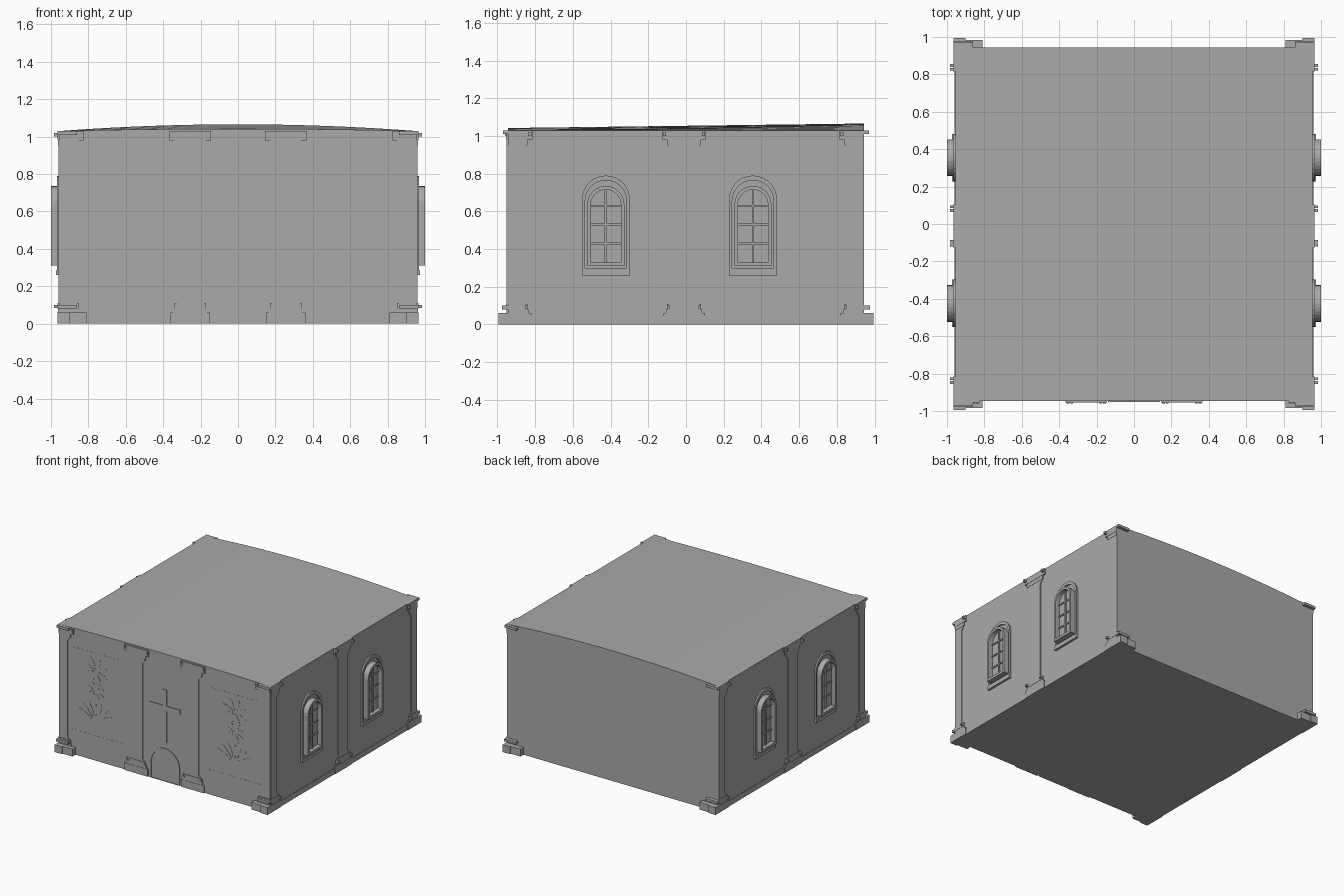
import bpy, bmesh, math

cube = bpy.data.objects.get("Cube")
if cube:
    bpy.data.objects.remove(cube, do_unlink=True)

stone = bpy.data.materials.new("grey stone")
stone.use_nodes = True
stone.diffuse_color = (0.4, 0.4, 0.4, 1)
stone.node_tree.nodes["Principled BSDF"].inputs["Base Color"].default_value = (0.4, 0.4, 0.4, 1)

HX, HY, EAVE = 0.955, 0.945, 1.03


def place(side, u, z, d):
    """Wall coordinates (along, up, outward) to model space."""
    return {"front": (u, -HY - d, z), "back": (u, HY + d, z),
            "left": (HX + d, u, z), "right": (-HX - d, u, z)}[side]


def finish(name, bm):
    bmesh.ops.recalc_face_normals(bm, faces=bm.faces)
    mesh = bpy.data.meshes.new(name)
    bm.to_mesh(mesh)
    bm.free()
    mesh.materials.append(stone)
    obj = bpy.data.objects.new(name, mesh)
    bpy.context.collection.objects.link(obj)
    return obj


def prism(bm, side, outline, depth, back=-0.01):
    """Extrude an outline outward from a wall."""
    a = [bm.verts.new(place(side, u, z, back)) for u, z in outline]
    b = [bm.verts.new(place(side, u, z, depth)) for u, z in outline]
    bm.faces.new(a)
    bm.faces.new(b)
    for i in range(len(a)):
        j = (i + 1) % len(a)
        bm.faces.new((a[i], a[j], b[j], b[i]))


def ring(bm, side, outer, inner, depth):
    """Raised frame between two matching outlines."""
    loops = [[bm.verts.new(place(side, u, z, d)) for u, z in pts]
             for pts, d in ((outer, -0.01), (outer, depth), (inner, depth), (inner, -0.01))]
    for k in range(4):
        p, q = loops[k], loops[(k + 1) % 4]
        for i in range(len(p)):
            j = (i + 1) % len(p)
            bm.faces.new((p[i], p[j], q[j], q[i]))


def rect(u0, u1, z0, z1):
    return [(u0, z0), (u1, z0), (u1, z1), (u0, z1)]


def arch(c, half, z0, top, n=14):
    """Round-headed outline."""
    pts = [(c - half, z0), (c + half, z0)]
    for i in range(n + 1):
        a = math.pi * i / n
        pts.append((c + half * math.cos(a), top - half + half * math.sin(a)))
    return pts


# Main block with a roof that arches higher toward the back
bm = bmesh.new()
rows = []
for y, rise in ((-HY, 0.012), (HY, 0.036)):
    top = [bm.verts.new((HX * (i / 10 - 1), y, EAVE + rise * (1 - (i / 10 - 1) ** 2)))
           for i in range(21)]
    base = [bm.verts.new((s * HX, y, 0)) for s in (1, -1)]
    rows.append(top + base)
    bm.faces.new(top + base)
for i in range(len(rows[0])):
    j = (i + 1) % len(rows[0])
    bm.faces.new((rows[0][i], rows[0][j], rows[1][j], rows[1][i]))
body = finish("walls_and_roof", bm)
body.data.shade_smooth()
for p in body.data.polygons:
    p.use_smooth = p.normal.z > 0.9


# Pilasters: shaft flaring at both ends, stepped base, cap and moulding tips
def pilaster(name, side, u0, u1, grow0, grow1):
    bm = bmesh.new()
    a, b = u0 - 0.02 * grow0, u1 + 0.02 * grow1
    shaft = [(a, 0.09), (b, 0.09), (b, 0.11), (u1, 0.13), (u1, 0.92),
             (b, 0.94), (b, 0.96), (a, 0.96), (a, 0.94), (u0, 0.92), (u0, 0.13), (a, 0.11)]
    prism(bm, side, shaft, 0.006)
    for grow, z0, z1, d in ((0.05, 0, 0.06, 0.01), (0.035, 0.06, 0.08, 0.008),
                            (0.03, 0.08, 0.11, 0.01), (0.03, 0.95, 0.98, 0.008),
                            (0.055, 0.98, EAVE, 0.01)):
        prism(bm, side, rect(u0 - grow * grow0, u1 + grow * grow1, z0, z1), d)
    tip = 0.03 if side in ("left", "right") else 0.016
    for end, grow, s in ((u0, grow0, -1), (u1, grow1, 1)):
        if grow:
            for reach, z0, z1 in ((0.03, 0.085, 0.1), (0.05, 1.0, 1.02)):
                e = end + s * reach
                prism(bm, side, rect(min(e, e - s * 0.015), max(e, e - s * 0.015), z0, z1), tip)
    finish(name, bm)


pilaster("front_pilaster_right", "front", -0.31, -0.2, 1, 1)
pilaster("front_pilaster_left", "front", 0.2, 0.31, 1, 1)
pilaster("front_corner_pilaster_right", "front", -HX, -0.88, 0, 1)
pilaster("front_corner_pilaster_left", "front", 0.88, HX, 1, 0)
for side in ("left", "right"):
    pilaster(side + "_middle_pilaster", side, -0.07, 0.05, 1, 1)
    pilaster(side + "_front_corner_pilaster", side, -HY, -0.87, 0, 1)
    pilaster(side + "_back_corner_pilaster", side, 0.87, HY, 1, 0)

    # Low plinth course along the side wall
    bm = bmesh.new()
    prism(bm, side, rect(-HY, HY, 0, 0.045), 0.005)
    finish(side + "_plinth_course", bm)

# Corner plinths and small cap returns at front and back
for side in ("front", "back"):
    for s, label in ((1, "left"), (-1, "right")):
        bm = bmesh.new()
        for a, b, z0, z1, d in ((0.81, 0.965, 0, 0.06, 0.04), (0.9, 0.965, 0, 0.06, 0.05),
                                (0.86, 0.965, 0.08, 0.1, 0.03), (0.86, 0.965, 1.01, EAVE, 0.025)):
            prism(bm, side, rect(min(s * a, s * b), max(s * a, s * b), z0, z1), d)
        finish(side + "_corner_plinth_" + label, bm)

# Round-headed side windows
for side in ("left", "right"):
    for c, label in ((-0.425, "front"), (0.355, "back")):
        bm = bmesh.new()
        ring(bm, side, arch(c, 0.127, 0.27, 0.79), arch(c, 0.11, 0.3, 0.765), 0.012)
        ring(bm, side, arch(c, 0.098, 0.31, 0.735), arch(c, 0.08, 0.33, 0.715), 0.045)
        prism(bm, side, rect(c - 0.127, c + 0.127, 0.26, 0.285), 0.018)
        finish(side + "_" + label + "_window_frame", bm)
        bm = bmesh.new()
        prism(bm, side, arch(c, 0.082, 0.32, 0.72), 0.008)
        prism(bm, side, rect(c - 0.006, c + 0.006, 0.32, 0.715), 0.018)
        for z in (0.43, 0.53, 0.63):
            prism(bm, side, rect(c - 0.08, c + 0.08, z - 0.005, z + 0.005), 0.016)
        finish(side + "_" + label + "_window_panes", bm)

# Cross and arched door on the front
bm = bmesh.new()
prism(bm, "front", [(-0.02, 0.32), (0.02, 0.32), (0.02, 0.58), (0.14, 0.58), (0.14, 0.62),
                    (0.02, 0.62), (0.02, 0.75), (-0.02, 0.75), (-0.02, 0.62),
                    (-0.14, 0.62), (-0.14, 0.58), (-0.02, 0.58)], 0.006)
finish("front_cross", bm)
bm = bmesh.new()
ring(bm, "front", arch(0, 0.135, 0, 0.27), arch(0, 0.122, 0.002, 0.255), 0.006)
finish("front_door_arch", bm)


# Plant reliefs: stem, fan of leaves and two blossoms
def leaf(bm, u, z, angle, length, width):
    ca, sa = math.cos(angle), math.sin(angle)
    pts = []
    for i in range(10):
        t = math.tau * i / 10
        along, across = length * (1 + math.cos(t)) / 2, width * math.sin(t) / 2
        pts.append((u + along * ca - across * sa, z + along * sa + across * ca))
    prism(bm, "front", pts, 0.002)


for c, label in ((-0.63, "right"), (0.63, "left")):
    bm = bmesh.new()
    prism(bm, "front", rect(c - 0.006, c + 0.006, 0.26, 0.75), 0.0025)
    for i in range(7):
        a = math.radians(30 + 20 * i)
        leaf(bm, c + 0.04 * math.cos(a), 0.31 + 0.04 * math.sin(a), a, 0.13, 0.022)
    for z, size in ((0.56, 0.07), (0.73, 0.1)):
        for i in range(8):
            a = math.tau * (i + 0.5) / 8
            leaf(bm, c + 0.015 * math.cos(a), z + 0.015 * math.sin(a), a, size, 0.03)
    finish("front_plant_relief_" + label, bm)
    bm = bmesh.new()
    ring(bm, "front", rect(c - 0.24, c + 0.24, 0.2, 0.88),
         rect(c - 0.235, c + 0.235, 0.205, 0.875), 0.001)
    finish("front_panel_border_" + label, bm)
